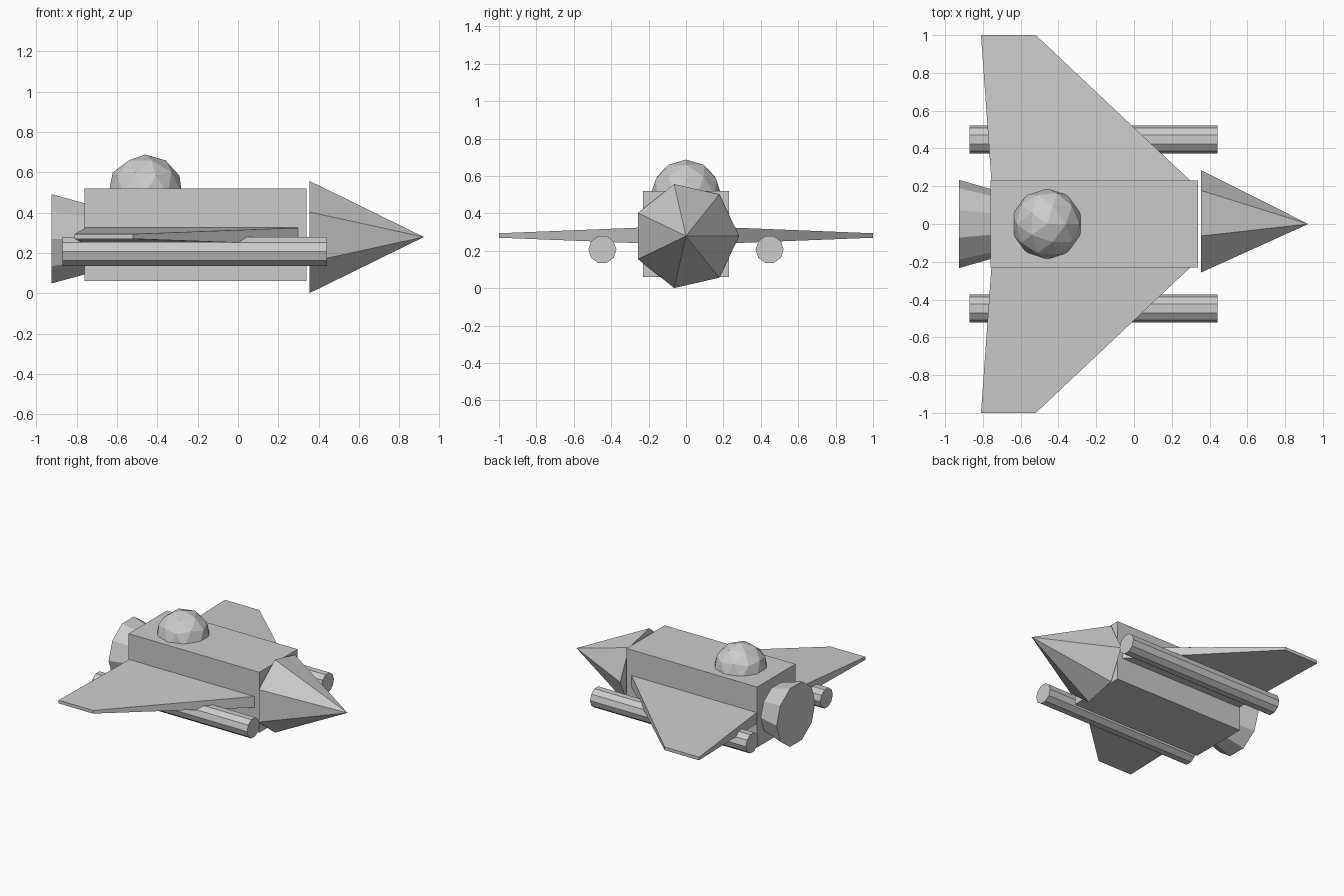
import bpy, bmesh, math
from mathutils import Matrix

if "Cube" in bpy.data.objects:
    bpy.data.objects.remove(bpy.data.objects["Cube"])


def finish(bm, name, mirror=False):
    bmesh.ops.recalc_face_normals(bm, faces=bm.faces)
    mesh = bpy.data.meshes.new(name)
    bm.to_mesh(mesh)
    bm.free()
    obj = bpy.data.objects.new(name, mesh)
    bpy.context.collection.objects.link(obj)
    if mirror:
        mod = obj.modifiers.new("mirror", 'MIRROR')
        mod.use_axis = (False, True, False)
        mod.use_clip = False
        mod.use_mirror_merge = False
    return obj


def tube(name, x0, x1, r0, r1, sides, y, z, mirror=False):
    """Capped cone or cylinder along x, with one corner towards +y."""
    bm = bmesh.new()
    place = Matrix.Translation(((x0 + x1) / 2, y, z)) @ Matrix.Rotation(math.pi / 2, 4, 'Y')
    bmesh.ops.create_cone(bm, cap_ends=True, segments=sides, radius1=r0, radius2=r1,
                          depth=x1 - x0, matrix=place)
    bmesh.ops.remove_doubles(bm, verts=bm.verts, dist=1e-5)
    return finish(bm, name, mirror)


# Fuselage box
bm = bmesh.new()
bmesh.ops.create_cube(bm, size=1, matrix=Matrix.Translation((-0.21, 0, 0.29))
                      @ Matrix.Diagonal((1.10, 0.46, 0.46, 1)))
finish(bm, "fuselage")

# Cockpit dome, lower half sunk into the fuselage
bm = bmesh.new()
bmesh.ops.create_icosphere(bm, subdivisions=2, radius=0.19,
                           matrix=Matrix.Translation((-0.46, 0, 0.498)))
finish(bm, "cockpit_dome")

# Nose cone, rear nozzle and the pair of under-wing pods
tube("nose_cone", 0.355, 0.922, 0.285, 0, 7, 0, 0.279)
tube("rear_nozzle", -0.926, -0.74, 0.233, 0.18, 10, 0, 0.27)
tube("wing_pod", -0.87, 0.442, 0.075, 0.075, 10, 0.447, 0.207, mirror=True)

# Tapered wings: root and tip sections joined (y, rear x, front x, bottom z, top z)
bm = bmesh.new()
rings = []
for y, xr, xf, zb, zt in [(0.228, -0.755, 0.30, 0.24, 0.325),
                          (1.0, -0.81, -0.52, 0.27, 0.294)]:
    rings.append([bm.verts.new((x, y, z)) for x, z in
                  [(xr, zb), (xf, zb), (xf, zt), (xr, zt)]])
root, tip = rings
bm.faces.new(root)
bm.faces.new(tip)
for i in range(4):
    j = (i + 1) % 4
    bm.faces.new((root[i], root[j], tip[j], tip[i]))
finish(bm, "wing", mirror=True)
